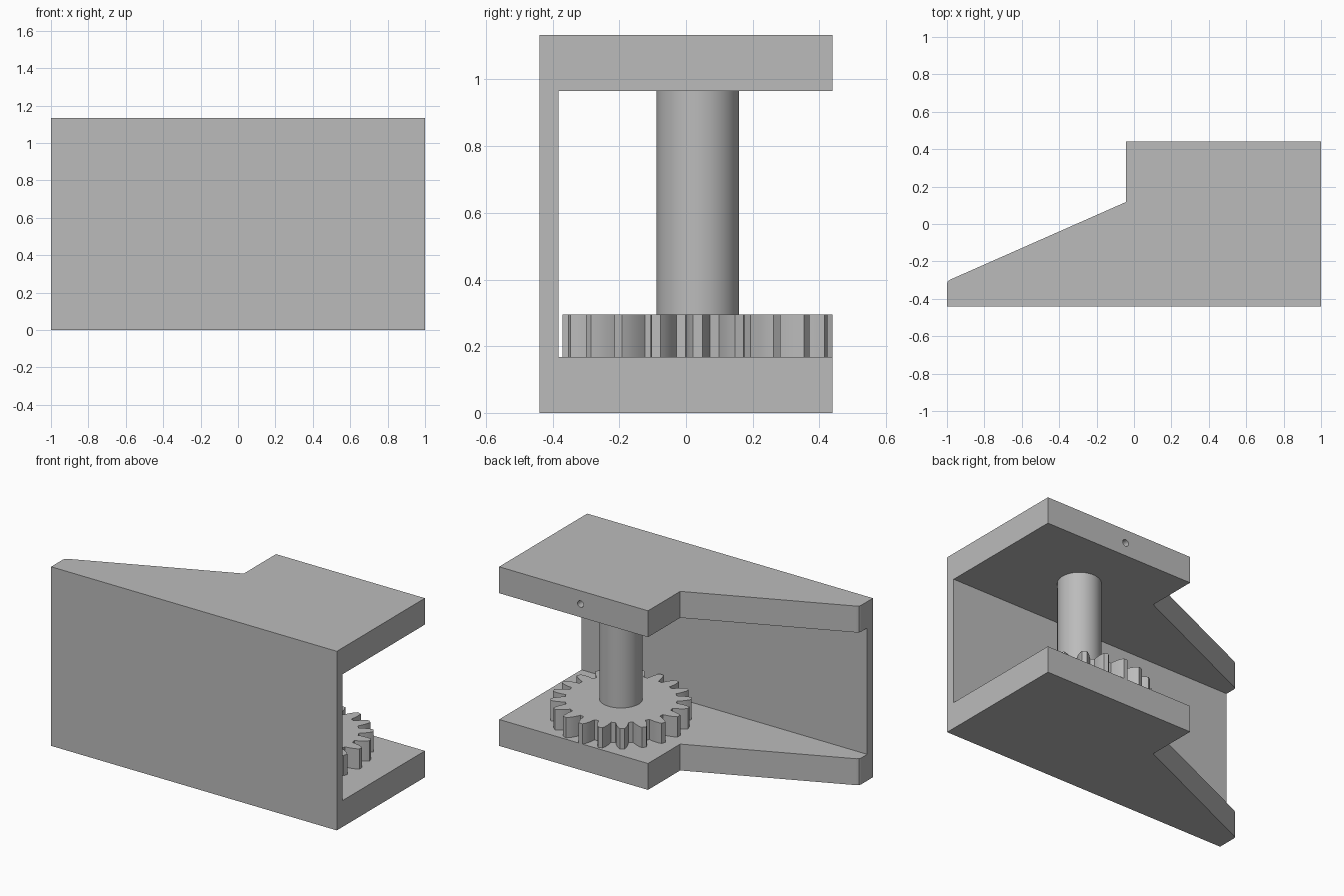
import bpy
import bmesh
import math
from mathutils import Matrix, Vector

default = bpy.data.objects.get("Cube")
if default:
    bpy.data.objects.remove(default)

# Main dimensions
HEIGHT, PLATE, BACK = 1.133, 0.167, 0.44
WALL_INNER = -0.383
AXIS = Vector((0.43, 0.035, 0))

grey = bpy.data.materials.new("plain grey")
grey.use_nodes = True
grey.diffuse_color = (0.5, 0.5, 0.5, 1)
grey.node_tree.nodes["Principled BSDF"].inputs["Base Color"].default_value = (0.5, 0.5, 0.5, 1)


def add_object(name, bm):
    bmesh.ops.recalc_face_normals(bm, faces=bm.faces)
    mesh = bpy.data.meshes.new(name)
    bm.to_mesh(mesh)
    bm.free()
    mesh.materials.append(grey)
    obj = bpy.data.objects.new(name, mesh)
    bpy.context.collection.objects.link(obj)
    return obj


def prism(name, outline, z0, z1):
    """Extrude a flat outline from z0 up to z1."""
    bm = bmesh.new()
    face = bm.faces.new([bm.verts.new((x, y, z0)) for x, y in outline])
    top = bmesh.ops.extrude_face_region(bm, geom=[face])["geom"]
    verts = [g for g in top if isinstance(g, bmesh.types.BMVert)]
    bmesh.ops.translate(bm, verts=verts, vec=(0, 0, z1 - z0))
    return add_object(name, bm)


def cylinder(name, radius, length, matrix, sides):
    bm = bmesh.new()
    bmesh.ops.create_cone(bm, cap_ends=True, segments=sides, radius1=radius,
                          radius2=radius, depth=length, matrix=matrix)
    return add_object(name, bm)


def cut(target, cutter):
    mod = target.modifiers.new(cutter.name, 'BOOLEAN')
    mod.operation = 'DIFFERENCE'
    mod.solver = 'EXACT'
    mod.object = cutter
    cutter.hide_render = True
    cutter.hide_set(True)


def smooth(obj):
    bpy.ops.object.select_all(action='DESELECT')
    obj.select_set(True)
    bpy.context.view_layer.objects.active = obj
    bpy.ops.object.shade_smooth_by_angle(angle=math.radians(25))


# Housing: front wall with two matching tapered plates
housing = prism("housing", [
    (-1, -BACK), (1, -BACK), (1, BACK), (-0.042, BACK), (-0.042, 0.118),
    (-0.984, -0.298), (-0.996, -0.307), (-1, -0.32)], 0, HEIGHT)

# Channel between the plates
channel = prism("channel_cutter", [
    (-1.2, WALL_INNER), (1.2, WALL_INNER), (1.2, 0.6), (-1.2, 0.6)],
    PLATE, HEIGHT - PLATE)
cut(housing, channel)

# Set screw hole in the rear edge of the upper plate
hole_place = Matrix.Translation((AXIS.x, 0.31, HEIGHT - PLATE / 2)) @ Matrix.Rotation(math.pi / 2, 4, 'X')
cut(housing, cylinder("screw_hole_cutter", 0.021, 0.3, hole_place, 24))

# Gear resting on the lower plate
TEETH = 20
half_tooth = [(0.322, 0.115), (0.345, 0.1), (0.368, 0.079), (0.388, 0.058), (0.405, 0.034)]
tooth = [(r, -a) for r, a in half_tooth] + [(r, a) for r, a in reversed(half_tooth)]
outline = []
for i in range(TEETH):
    turn = math.tau * i / TEETH
    for r, a in tooth:
        outline.append((AXIS.x + r * math.cos(turn + a), AXIS.y + r * math.sin(turn + a)))
gear = prism("gear", outline, PLATE, 0.295)
smooth(gear)

# Shaft from the gear up to the upper plate
bottom, top = 0.29, HEIGHT - PLATE
shaft = cylinder("shaft", 0.124, top - bottom,
                 Matrix.Translation(AXIS + Vector((0, 0, (top + bottom) / 2))), 64)
smooth(shaft)
